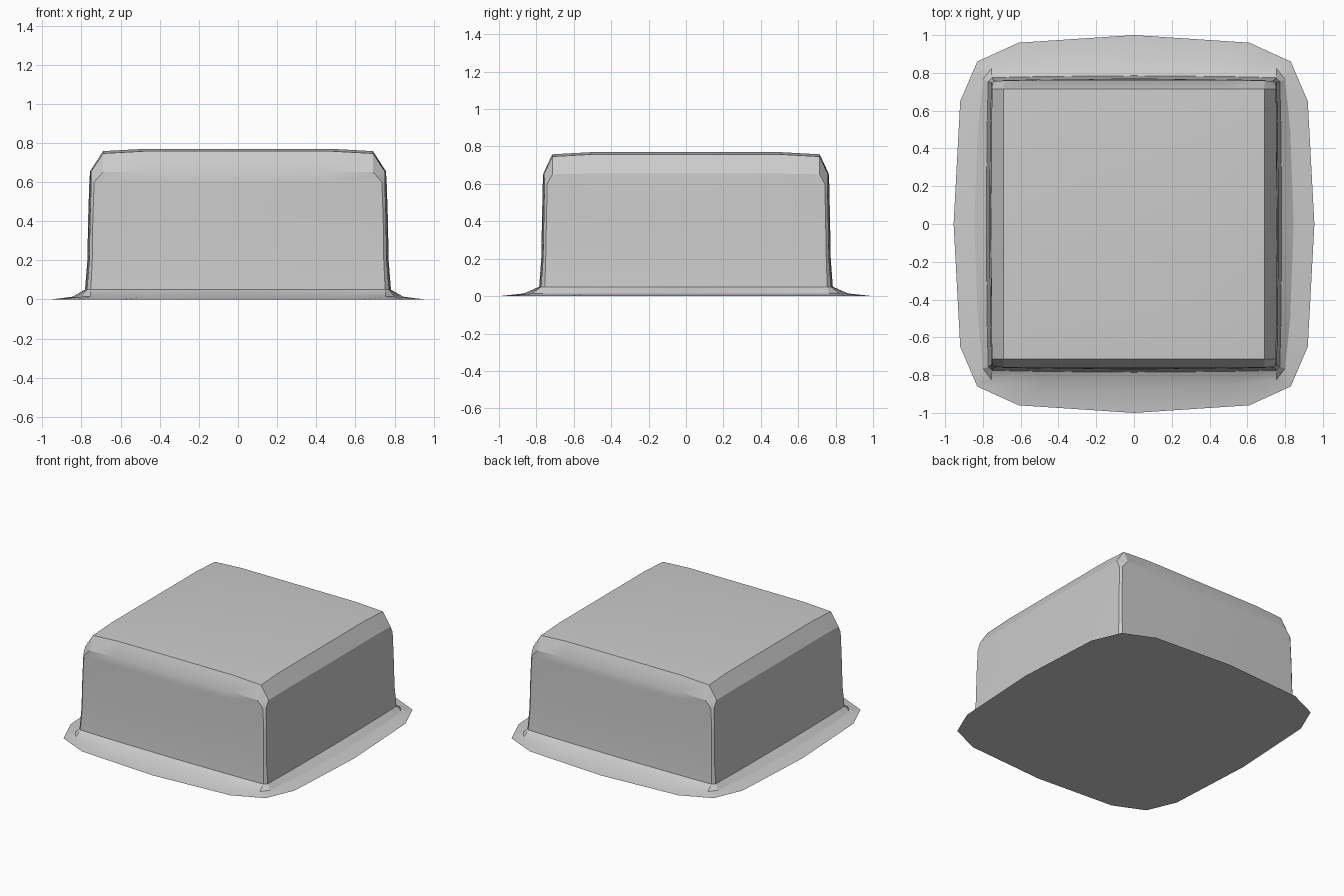
import bpy, bmesh
from math import radians

if "Cube" in bpy.data.objects:
    bpy.data.objects.remove(bpy.data.objects["Cube"])


def quarter(hx, hy, cx, cy, z, bow=0.008, drop=0.0):
    """One quadrant of a rounded-square ring: side middle, corner, front middle."""
    return [(hx, 0, z), (hx - bow * .4, .5, z), (hx - bow, cy, z - drop),
            (cx, hy - bow, z - drop), (.47, hy - bow * .4, z), (0, hy, z)]


# Cross-section from the flange rim up to the top edge
sections = [
    [(.955, 0, 0), (.92, .65, 0), (.85, .813, 0),
     (.83, .86, 0), (.61, .96, 0), (0, 1, 0)],
    quarter(.845, .868, .755, .765, .014, .045),
    quarter(.782, .785, .752, .755, .05, .010),
    quarter(.770, .774, .745, .750, .20, .010),
    quarter(.766, .770, .742, .746, .42, .010),
    quarter(.760, .766, .735, .742, .60, .010),
    quarter(.756, .763, .69, .715, .655, .004, .004),
    quarter(.69, .715, .69, .715, .758, 0, .012),
]

bm = bmesh.new()


def add_ring(q):
    """Mirror a quadrant into a full counter-clockwise loop."""
    half = q + [(-x, y, z) for x, y, z in q[-2::-1]]
    full = half + [(x, -y, z) for x, y, z in half[-2:0:-1]]
    return [bm.verts.new(p) for p in full]


# Walls, shoulder bevel and flange
rings = [add_ring(q) for q in sections]
for low, high in zip(rings, rings[1:]):
    n = len(low)
    for i in range(n):
        j = (i + 1) % n
        bm.faces.new((low[i], low[j], high[j], high[i]))

# Flat underside
bm.faces.new(rings[0][::-1])

# Slightly crowned top
xs, ys = (-.69, -.47, 0, .47, .69), (-.715, -.5, 0, .5, .715)
grid = [[bm.verts.new((x, y, .77 - .012 * (abs(x) > .6) - .012 * (abs(y) > .6)))
         for y in ys] for x in xs]
for i in range(4):
    for j in range(4):
        bm.faces.new((grid[i][j], grid[i + 1][j], grid[i + 1][j + 1], grid[i][j + 1]))

bmesh.ops.remove_doubles(bm, verts=bm.verts, dist=.0015)
bmesh.ops.recalc_face_normals(bm, faces=bm.faces)
mesh = bpy.data.meshes.new("flanged_block")
bm.to_mesh(mesh)
bm.free()
block = bpy.data.objects.new("flanged_block", mesh)
bpy.context.collection.objects.link(block)

# Soft shading with the box edges kept crisp
bpy.context.view_layer.objects.active = block
block.select_set(True)
bpy.ops.object.shade_smooth_by_angle(angle=radians(25))
